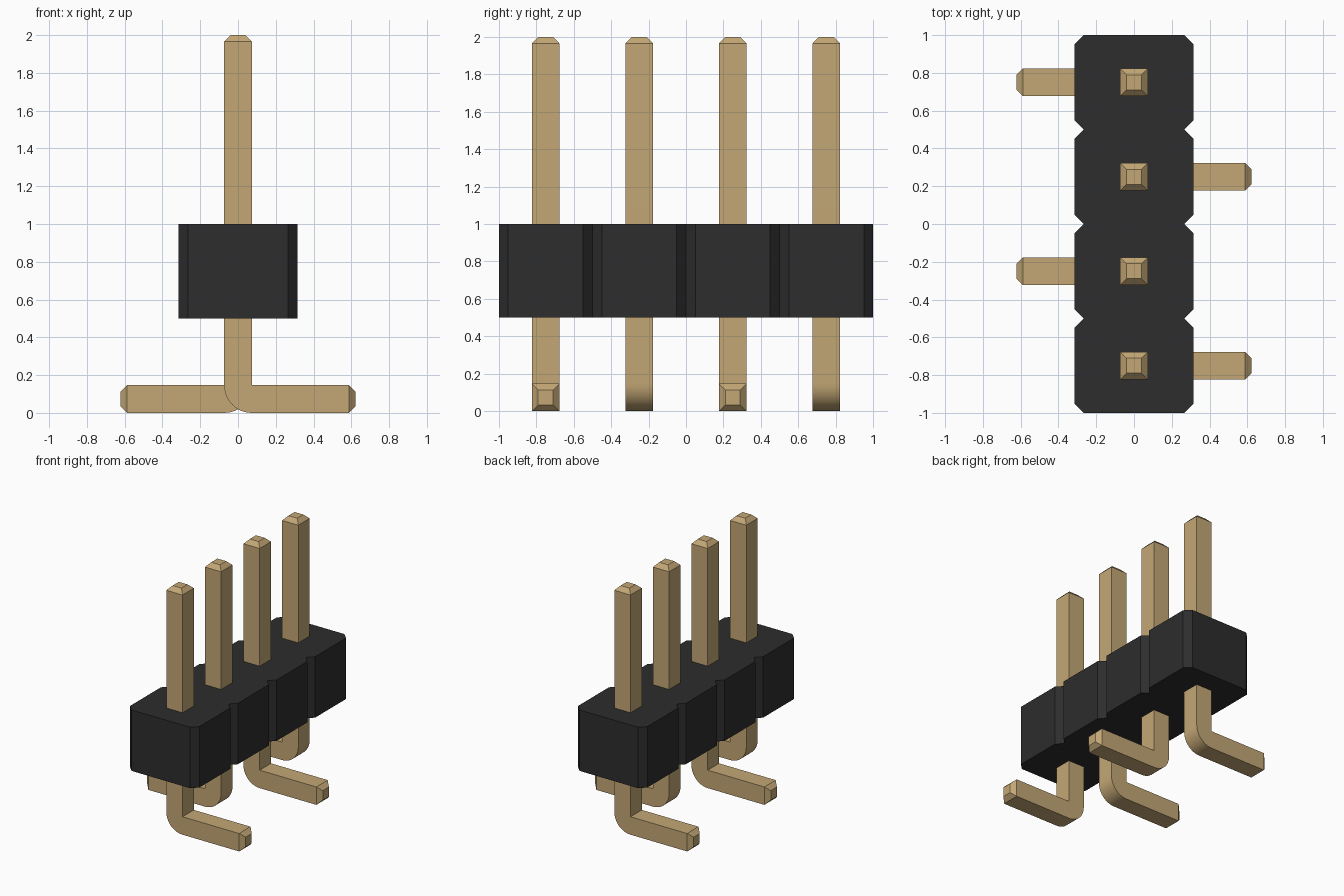
import bpy, bmesh
from math import sin, cos, pi
from mathutils import Vector

cube = bpy.data.objects.get("Cube")
if cube:
    bpy.data.objects.remove(cube, do_unlink=True)

HALF = 0.0735          # half thickness of a pin
TIP = 0.035            # length of the tapered pin ends
PITCH = 0.5
WIDTH, CUT = 0.315, 0.05


def make_material(name, colour):
    mat = bpy.data.materials.new(name)
    mat.use_nodes = True
    mat.diffuse_color = (*colour, 1)
    bsdf = next(n for n in mat.node_tree.nodes if n.type == 'BSDF_PRINCIPLED')
    bsdf.inputs["Base Color"].default_value = (*colour, 1)
    return mat


def extrude_outline(bm, points, offset):
    """Fill an outline and extrude it into a closed solid."""
    face = bm.faces.new([bm.verts.new(p) for p in points])
    result = bmesh.ops.extrude_face_region(bm, geom=[face], use_keep_orig=True)
    verts = [v for v in result["geom"] if isinstance(v, bmesh.types.BMVert)]
    bmesh.ops.translate(bm, verts=verts, vec=offset)
    bmesh.ops.recalc_face_normals(bm, faces=bm.faces)


def taper_end(bm, direction):
    """Grow a short tapered tip from the end face furthest along direction."""
    face = max(bm.faces, key=lambda f: f.calc_center_median().dot(direction)
               if f.normal.dot(direction) > 0.99 else -9)
    new = bmesh.ops.extrude_discrete_faces(bm, faces=[face])["faces"][0]
    centre = new.calc_center_median()
    for v in new.verts:
        v.co = centre + (v.co - centre) * 0.54 + direction * TIP


def finish(bm, name, mat):
    bmesh.ops.recalc_face_normals(bm, faces=bm.faces)
    mesh = bpy.data.meshes.new(name)
    bm.to_mesh(mesh)
    bm.free()
    mesh.materials.append(mat)
    obj = bpy.data.objects.new(name, mesh)
    bpy.context.collection.objects.link(obj)
    return obj


black = make_material("black plastic", (0.026, 0.026, 0.026))
gold = make_material("pale gold metal", (0.55, 0.39, 0.18))

# Housing: four joined blocks with chamfered corners
right_side = []
for i in range(4):
    low = -1 + i * PITCH
    right_side += [(WIDTH - CUT, low), (WIDTH, low + CUT), (WIDTH, low + PITCH - CUT)]
right_side.append((WIDTH - CUT, 1))
outline = right_side + [(-x, y) for x, y in reversed(right_side)]
bm = bmesh.new()
extrude_outline(bm, [(x, y, 0.5) for x, y in outline], (0, 0, 0.5))
finish(bm, "housing", black)

# Pins: upright posts with rounded heels, feet alternating sides
FOOT = 0.622 - TIP
THICK = 2 * HALF
STEPS = 12
for i in range(4):
    side = 1 if i % 2 == 0 else -1
    y = -0.75 + i * PITCH
    profile = [(HALF, 2 - TIP), (-HALF, 2 - TIP)]
    for k in range(STEPS + 1):
        a = pi / 2 * k / STEPS
        profile.append((HALF - THICK * cos(a), THICK - THICK * sin(a)))
    profile += [(FOOT, 0), (FOOT, THICK), (HALF, THICK)]
    bm = bmesh.new()
    extrude_outline(bm, [(side * x, y - HALF, z) for x, z in profile], (0, THICK, 0))
    taper_end(bm, Vector((0, 0, 1)))
    taper_end(bm, Vector((side, 0, 0)))
    pin = finish(bm, f"pin_{i + 1}", gold)
    bpy.ops.object.select_all(action='DESELECT')
    pin.select_set(True)
    bpy.context.view_layer.objects.active = pin
    bpy.ops.object.shade_smooth_by_angle(angle=pi / 6)
